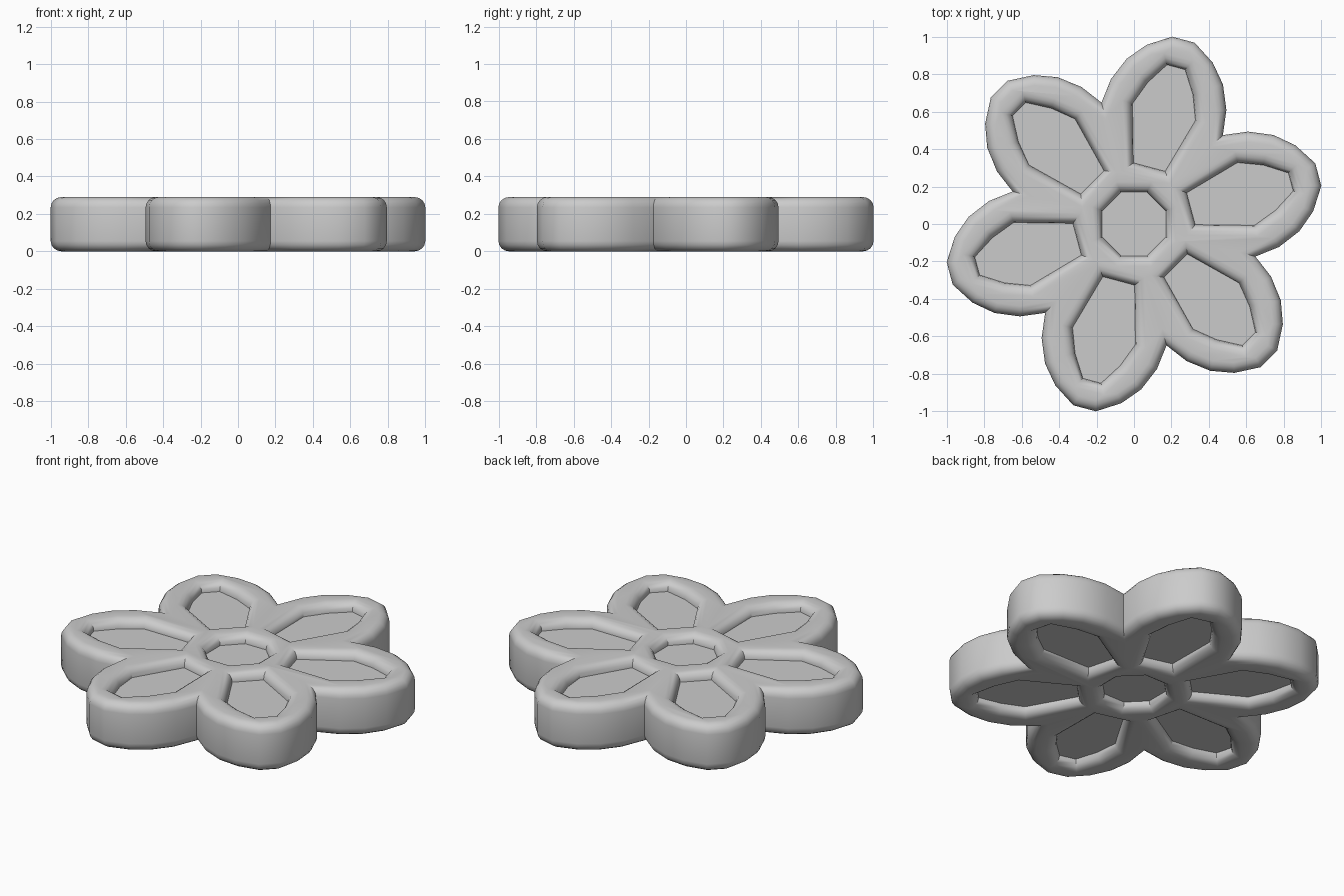
import bpy, bmesh
from math import radians, cos, sin
from mathutils import Matrix, Vector

if "Cube" in bpy.data.objects:
    bpy.data.objects.remove(bpy.data.objects["Cube"])

HEIGHT, ROUND, RECESS = 0.29, 0.055, 0.055
AXES = [radians(15 + 60 * k) for k in range(6)]


def turned(points, angle):
    rot = Matrix.Rotation(angle, 2)
    return [rot @ Vector(p) for p in points]


def mirrored(half):
    """Close a half profile across the petal axis (local +x)."""
    return [(u, -v) for u, v in half] + [(u, v) for u, v in reversed(half)]


# petal edge (angle from axis, radius) from the notch to the tip
edge = [(24, 0.785), (17.5, 0.885), (11, 0.96), (3.5, 1.022)]
half_petal = [(r * cos(radians(a)), r * sin(radians(a))) for a, r in edge]
notch = (0.672 * cos(radians(30)), -0.672 * sin(radians(30)))
petal = [notch] + mirrored(half_petal)
outline = [p for a in AXES for p in turned(petal, a)]

# petal windows and central octagonal window
window = mirrored([(0.315, 0.088), (0.62, 0.174), (0.75, 0.125), (0.868, 0.05)])
octagon = [(0.184 * cos(radians(22.5 + 45 * k)), 0.184 * sin(radians(22.5 + 45 * k)))
           for k in range(8)]
windows = [turned(window, a) for a in AXES] + [turned(octagon, 0)]


def flower_rim():
    cu = bpy.data.curves.new("flower_rim", 'CURVE')
    cu.dimensions = '2D'
    cu.fill_mode = 'BOTH'
    cu.extrude = HEIGHT / 2 - ROUND
    cu.bevel_depth = ROUND
    cu.bevel_resolution = 3
    cu.offset = -ROUND
    for loop in [outline] + windows:
        sp = cu.splines.new('POLY')
        sp.points.add(len(loop) - 1)
        for pt, p in zip(sp.points, loop):
            pt.co = (p[0], p[1], 0, 1)
        sp.use_cyclic_u = True
    ob = bpy.data.objects.new("flower_rim", cu)
    bpy.context.collection.objects.link(ob)
    bpy.context.view_layer.objects.active = ob
    ob.select_set(True)
    bpy.ops.object.convert(target='MESH')
    ob = bpy.context.view_layer.objects.active
    bm = bmesh.new()
    bm.from_mesh(ob.data)
    bmesh.ops.remove_doubles(bm, verts=bm.verts, dist=0.0005)
    bmesh.ops.translate(bm, verts=bm.verts, vec=(0, 0, HEIGHT / 2))
    bmesh.ops.recalc_face_normals(bm, faces=bm.faces)
    bm.to_mesh(ob.data)
    bm.free()
    bpy.ops.object.shade_smooth_by_angle(angle=radians(35))


def window_panel(name, loop):
    """Flat slab filling a window, recessed on both faces."""
    mid = sum(loop, Vector((0, 0))) / len(loop)
    bm = bmesh.new()
    verts = [bm.verts.new((*(mid + (p - mid) * 1.05), RECESS)) for p in loop]
    face = bm.faces.new(verts)
    ext = bmesh.ops.extrude_face_region(bm, geom=[face], use_keep_orig=True)
    top = [g for g in ext["geom"] if isinstance(g, bmesh.types.BMVert)]
    bmesh.ops.translate(bm, verts=top, vec=(0, 0, HEIGHT - 2 * RECESS))
    bmesh.ops.recalc_face_normals(bm, faces=bm.faces)
    me = bpy.data.meshes.new(name)
    bm.to_mesh(me)
    bm.free()
    bpy.context.collection.objects.link(bpy.data.objects.new(name, me))


flower_rim()
for i, loop in enumerate(windows):
    window_panel("center_panel" if i == 6 else f"petal_panel_{i + 1}", loop)
